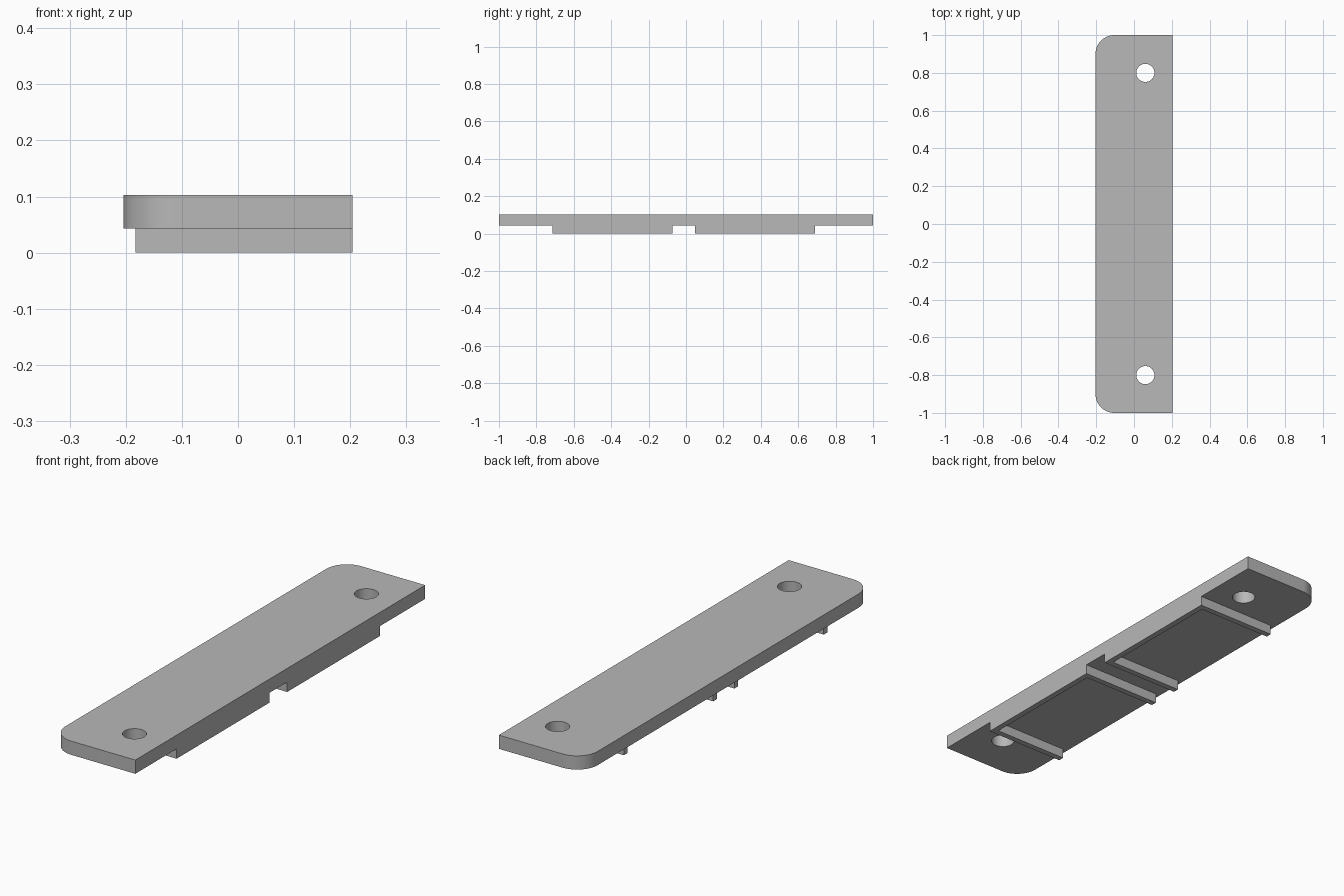
import bpy
import bmesh
from math import cos, sin, pi, radians

cube = bpy.data.objects.get("Cube")
if cube:
    bpy.data.objects.remove(cube, do_unlink=True)

HALF_W, HALF_L = 0.204, 1.0      # plate half width and half length
STEP, TOP = 0.043, 0.103         # underside and top of the plate
CORNER, HOLE = 0.1, 0.048        # radii
RIB_END, WALL = -0.183, 0.026    # open end of the ribs, wall thickness

grey = bpy.data.materials.new("plain grey")
grey.use_nodes = True
colour = (0.48, 0.48, 0.48, 1)
grey.diffuse_color = colour
grey.node_tree.nodes["Principled BSDF"].inputs["Base Color"].default_value = colour


def arc(cx, cy, r, start, end, steps):
    angles = [radians(start + (end - start) * i / steps) for i in range(steps + 1)]
    return [(cx + r * cos(a), cy + r * sin(a)) for a in angles]


def extrude_outline(name, loops, z0, z1):
    """Filled outline (later loops cut holes) extruded from z0 to z1."""
    curve = bpy.data.curves.new(name, "CURVE")
    curve.dimensions = "2D"
    curve.fill_mode = "BOTH"
    curve.extrude = (z1 - z0) / 2
    for loop in loops:
        spline = curve.splines.new("POLY")
        spline.points.add(len(loop) - 1)
        for point, (x, y) in zip(spline.points, loop):
            point.co = (x, y, 0, 1)
        spline.use_cyclic_u = True
    temp = bpy.data.objects.new(name + " outline", curve)
    bpy.context.collection.objects.link(temp)
    bpy.context.view_layer.update()
    mesh = bpy.data.meshes.new_from_object(
        temp.evaluated_get(bpy.context.evaluated_depsgraph_get()))
    bpy.data.objects.remove(temp, do_unlink=True)

    # Weld the caps to the sides
    bm = bmesh.new()
    bm.from_mesh(mesh)
    bmesh.ops.remove_doubles(bm, verts=bm.verts, dist=0.0001)
    bmesh.ops.translate(bm, verts=bm.verts, vec=(0, 0, (z0 + z1) / 2))
    bmesh.ops.recalc_face_normals(bm, faces=bm.faces)
    bm.to_mesh(mesh)
    bm.free()
    mesh.materials.clear()
    mesh.materials.append(grey)
    for face in mesh.polygons:
        face.material_index = 0

    obj = bpy.data.objects.new(name, mesh)
    bpy.context.collection.objects.link(obj)
    bpy.ops.object.select_all(action="DESELECT")
    obj.select_set(True)
    bpy.context.view_layer.objects.active = obj
    bpy.ops.object.shade_smooth_by_angle(angle=radians(30))
    return obj


# Plate: two rounded corners on one long side, two screw holes
cx, cy = CORNER - HALF_W, HALF_L - CORNER
outline = [(HALF_W, -HALF_L), (HALF_W, HALF_L)]
outline += arc(cx, cy, CORNER, 90, 180, 16)
outline += arc(cx, -cy, CORNER, 180, 270, 16)
holes = [arc(0.06, y, HOLE, 0, 360, 40)[:-1] for y in (-0.8, 0.8)]
extrude_outline("plate", [outline] + holes, STEP, TOP)

# Underside ribs: a U-shaped wall in each half, open on the rounded side
for name, y0, y1 in (("front_rib", -0.715, -0.073), ("back_rib", 0.048, 0.69)):
    inner = HALF_W - WALL
    u_shape = [(RIB_END, y0), (HALF_W, y0), (HALF_W, y1), (RIB_END, y1),
               (RIB_END, y1 - WALL), (inner, y1 - WALL),
               (inner, y0 + WALL), (RIB_END, y0 + WALL)]
    extrude_outline(name, [u_shape], 0, STEP)
